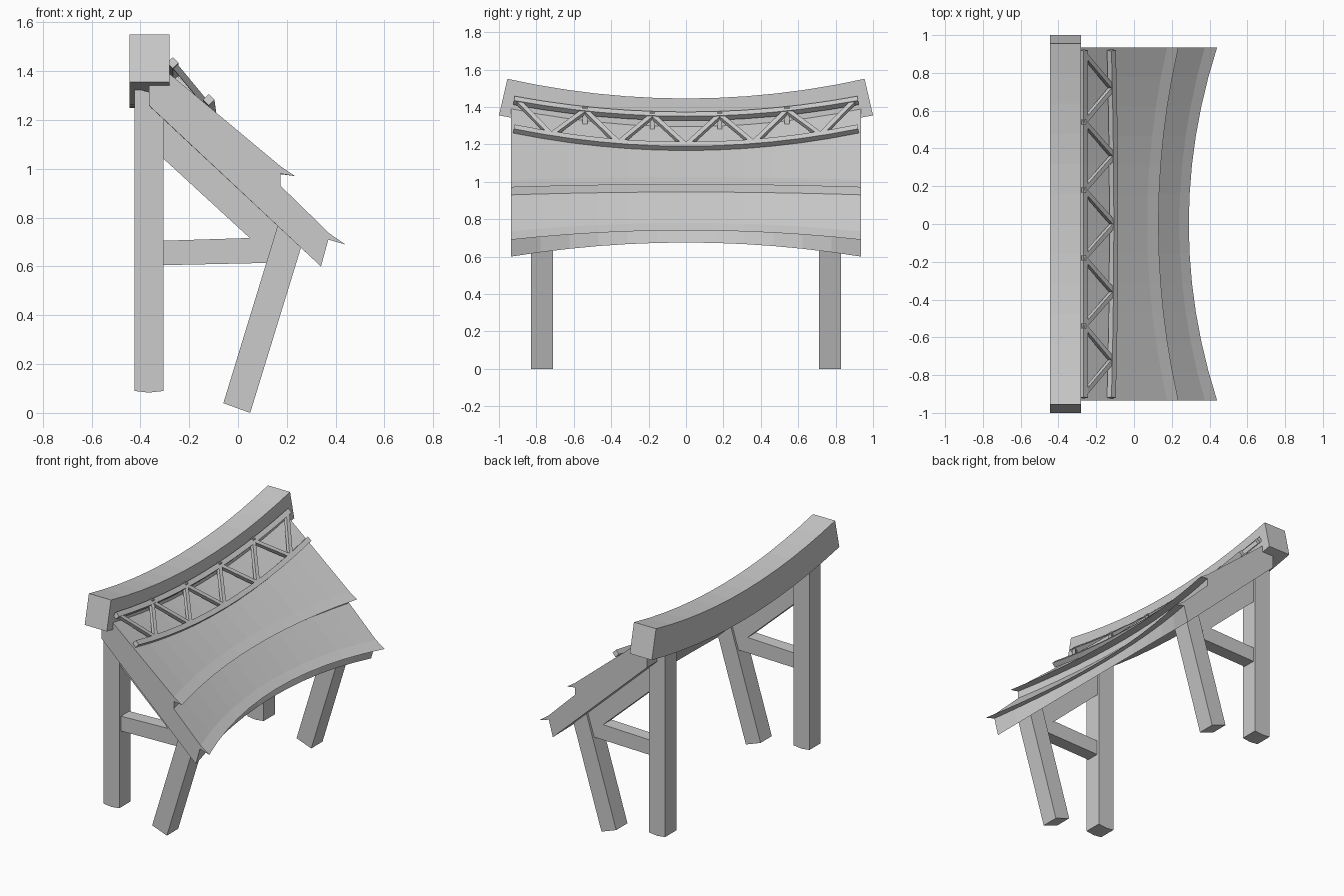
import bpy
import bmesh
from mathutils import Vector

cube = bpy.data.objects.get("Cube")
if cube:
    bpy.data.objects.remove(cube, do_unlink=True)

grey = bpy.data.materials.new("plain grey")
grey.use_nodes = True
COLOUR = (0.6, 0.6, 0.6, 1)
grey.diffuse_color = COLOUR
grey.node_tree.nodes["Principled BSDF"].inputs["Base Color"].default_value = COLOUR


def loft(name, rings):
    """Skin a list of closed rings and cap both ends."""
    bm = bmesh.new()
    loops = [[bm.verts.new(p) for p in ring] for ring in rings]
    n = len(loops[0])
    for a, b in zip(loops, loops[1:]):
        for i in range(n):
            j = (i + 1) % n
            bm.faces.new((a[i], a[j], b[j], b[i]))
    bm.faces.new(loops[0])
    bm.faces.new(loops[-1])
    bmesh.ops.recalc_face_normals(bm, faces=bm.faces)
    mesh = bpy.data.meshes.new(name)
    bm.to_mesh(mesh)
    bm.free()
    mesh.materials.append(grey)
    obj = bpy.data.objects.new(name, mesh)
    bpy.context.collection.objects.link(obj)
    return obj


def plank(name, outline, y, width):
    """Extrude an x-z outline along y."""
    return loft(name, [[(x, y + s * width / 2, z) for x, z in outline] for s in (-1, 1)])


def bar(name, points, size):
    """Square bar swept through points."""
    pts = [Vector(p) for p in points]
    rings = []
    for i, p in enumerate(pts):
        along = (pts[min(i + 1, len(pts) - 1)] - pts[max(i - 1, 0)]).normalized()
        side = along.cross(Vector((1, 0, 1))).normalized() * size / 2
        up = along.cross(side)
        rings.append([p + side + up, p - side + up, p - side - up, p + side - up])
    return loft(name, rings)


STEPS = 12
stations = [2 * i / STEPS - 1 for i in range(STEPS + 1)]

# Sagging ridge beam with splayed ends
ridge = []
for t in stations:
    top = (0.955 * t, 1.445 + 0.105 * t * t)
    low = (t, 1.25 + 0.105 * t * t)
    ridge.append([(-0.445, *low), (-0.28, *low), (-0.28, *top), (-0.445, *top)])
loft("ridge_beam", ridge)

# Two-tier roof slab: cross-sections blend from the middle to the gable ends
middle = [(-0.365, 1.36), (0.07, 1.025), (0.13, 0.985), (0.07, 0.99), (0.07, 0.945),
          (0.24, 0.78), (0.29, 0.74), (0.24, 0.76), (0.26, 0.675), (-0.365, 1.255)]
gable = [(-0.365, 1.46), (0.175, 1.01), (0.235, 0.97), (0.175, 0.98), (0.175, 0.93),
         (0.375, 0.735), (0.44, 0.69), (0.37, 0.71), (0.34, 0.6), (-0.365, 1.26)]
roof = []
for t in stations:
    k = t * t
    roof.append([(a + (c - a) * k, 0.935 * t, b + (d - b) * k)
                 for (a, b), (c, d) in zip(middle, gable)])
loft("roof_slab", roof)


# Lattice snow guard lying above the upper tier
def upper_node(y):
    return (-0.267, y, 1.35 + 0.1 * y * y)


def lower_node(y):
    return (-0.107 - 0.015 * y * y, y, 1.19 + 0.11 * y * y)


bar("guard_upper_rail", [upper_node(0.92 * t) for t in stations], 0.033)
bar("guard_lower_rail", [lower_node(0.92 * t) for t in stations], 0.033)
for i in range(10):
    ya, yb = -0.9 + 0.18 * i, -0.72 + 0.18 * i
    ends = (upper_node(ya), lower_node(yb)) if i % 2 == 0 else (lower_node(ya), upper_node(yb))
    bar("guard_strut", ends, 0.025)
for y in (-0.54, -0.18, 0.18, 0.54):
    x, _, z = upper_node(y)
    plank("guard_peg", [(x - 0.012, z - 0.07), (x + 0.012, z - 0.07),
                        (x + 0.012, z + 0.02), (x - 0.012, z + 0.02)], y, 0.025)

# Support frames at both ends
for label, y in (("front", -0.77), ("back", 0.77)):
    plank(label + "_post", [(-0.425, 0.09), (-0.365, 0.083), (-0.305, 0.09),
                            (-0.305, 1.3), (-0.425, 1.33)], y, 0.12)
    plank(label + "_leg", [(-0.06, 0.04), (0.05, 0), (0.262, 0.69), (0.165, 0.775)], y, 0.12)
    plank(label + "_rafter", [(-0.32, 1.22), (-0.32, 1.055), (0.05, 0.715),
                              (0.15, 0.65), (0.19, 0.745)], y, 0.09)
    plank(label + "_brace", [(-0.32, 0.605), (0.14, 0.615), (0.15, 0.72), (-0.32, 0.705)], y, 0.088)
